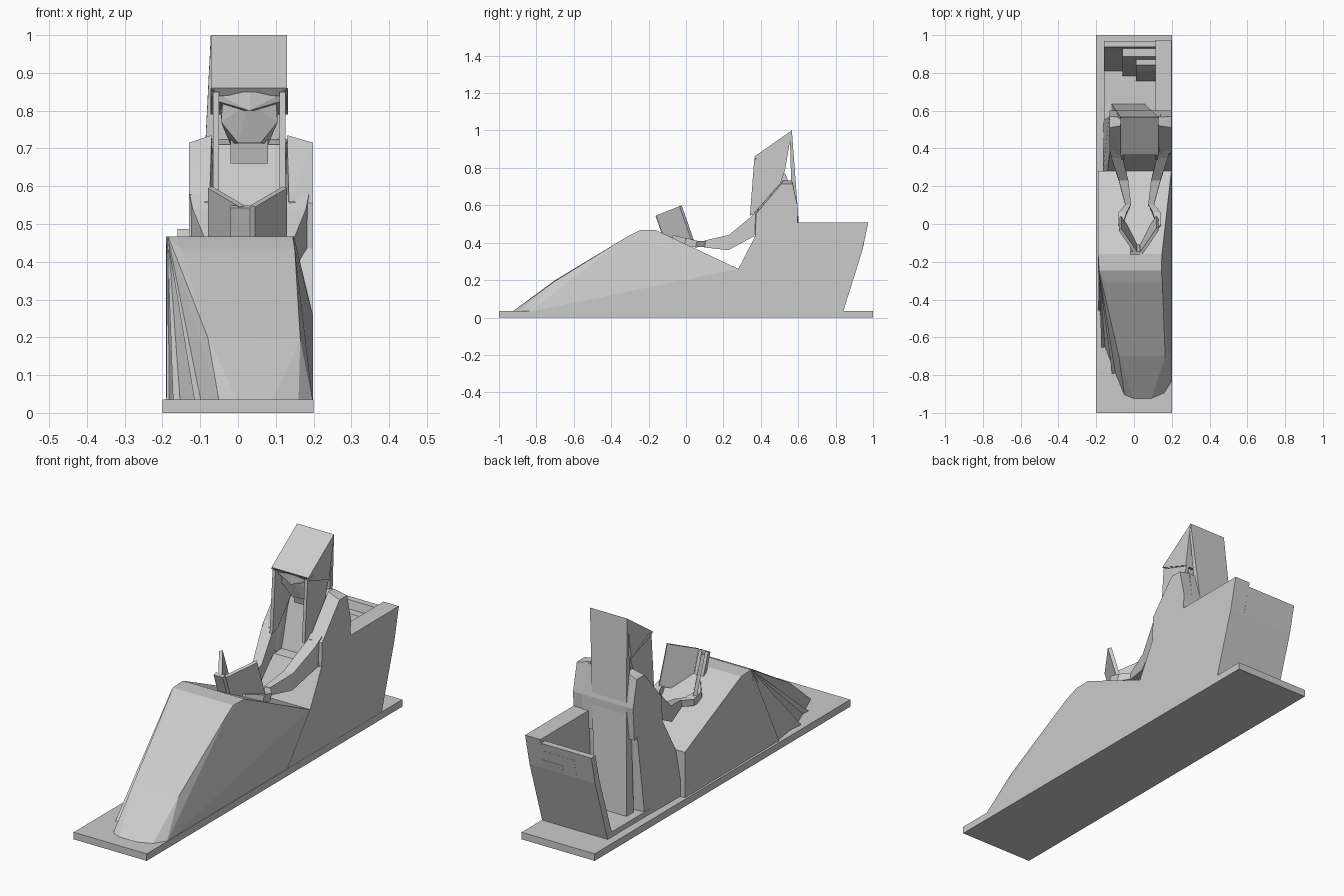
import bpy, bmesh

CX = 0.03  # centre line of the figure


def finish(name, bm):
    bmesh.ops.recalc_face_normals(bm, faces=bm.faces)
    me = bpy.data.meshes.new(name)
    bm.to_mesh(me)
    bm.free()
    ob = bpy.data.objects.new(name, me)
    bpy.context.collection.objects.link(ob)
    return ob


def hull(name, pts):
    bm = bmesh.new()
    vs = [bm.verts.new(p) for p in pts]
    r = bmesh.ops.convex_hull(bm, input=vs)
    junk = [v for v in r["geom_interior"] if isinstance(v, bmesh.types.BMVert)]
    bmesh.ops.delete(bm, geom=junk, context='VERTS')
    bmesh.ops.dissolve_limit(bm, angle_limit=0.02, verts=bm.verts, edges=bm.edges)
    return finish(name, bm)


def prism(name, yz, x0, x1):
    """Side profile extruded across x."""
    bm = bmesh.new()
    f = bm.faces.new([bm.verts.new((x0, y, z)) for y, z in yz])
    r = bmesh.ops.extrude_face_region(bm, geom=[f])
    bmesh.ops.translate(bm, vec=(x1 - x0, 0, 0),
                        verts=[v for v in r["geom"] if isinstance(v, bmesh.types.BMVert)])
    return finish(name, bm)


def box(name, x0, x1, y0, y1, z0, z1):
    return prism(name, [(y0, z0), (y1, z0), (y1, z1), (y0, z1)], x0, x1)


def loft(name, rings):
    bm = bmesh.new()
    vr = [[bm.verts.new(p) for p in r] for r in rings]
    n = len(vr[0])
    for a, b in zip(vr, vr[1:]):
        for i in range(n):
            j = (i + 1) % n
            bm.faces.new((a[i], a[j], b[j], b[i]))
    bm.faces.new(vr[0])
    bm.faces.new(vr[-1])
    return finish(name, bm)


def rect(y0, z0, y1, z1, x0, x1):
    """Four-sided limb section from lower (y0,z0) to upper (y1,z1) edge."""
    return [(x0, y0, z0), (x1, y0, z0), (x1, y1, z1), (x0, y1, z1)]


def flip(pts, side):
    return [(CX + side * (x - CX), y, z) for x, y, z in pts]


# slab and low platform
box("base_slab", -0.2, 0.2, -1, 1, 0, 0.035)
box("platform", -0.16, 0.15, 0.43, 0.83, 0.03, 0.06)

# draped legs with raised knees
hull("skirt", [
    (-0.19, 0.28, 0.03), (-0.188, -0.42, 0.03), (-0.155, -0.65, 0.03), (-0.10, -0.79, 0.03),
    (-0.05, -0.91, 0.03), (0.0, -0.93, 0.03), (0.09, -0.93, 0.03), (0.16, -0.9, 0.03),
    (0.198, -0.84, 0.03), (0.198, 0.28, 0.03),
    (-0.19, 0.28, 0.26), (0.198, 0.28, 0.26), (-0.19, -0.16, 0.467), (0.148, -0.16, 0.467),
    (-0.185, -0.245, 0.467), (0.145, -0.245, 0.467), (-0.15, -0.31, 0.435), (0.15, -0.31, 0.435),
    (-0.08, -0.7, 0.2), (0.165, -0.7, 0.195)])
for i, (x, y) in enumerate([(-0.19, -0.46), (-0.172, -0.66), (-0.115, -0.8)]):
    hull(f"skirt_fold_{i}", [(-0.187, -0.25, 0.462), (-0.16, -0.23, 0.46), (x, y, 0.03),
                             (x + 0.035, y + 0.01, 0.03), (x + 0.01, y + 0.12, 0.03)])

# couch: solid right wall, leaning back panel and stepped layers inside
prism("right_wall", [(0.1, 0.03), (0.28, 0.26), (0.37, 0.43), (0.55, 0.507), (0.975, 0.507),
                     (0.94, 0.35), (0.84, 0.03)], 0.115, 0.199)
for i, (x0, dy, dz) in enumerate([(-0.16, 0, 0), (-0.06, 0.05, 0.04), (0.01, 0.095, 0.09)]):
    prism(f"back_panel_{i}", [(0.84, 0.03), (0.94, 0.35), (0.97 - dz * 0.2, 0.487 - dz),
                              (0.938 - dy, 0.487 - dz), (0.905 - dy, 0.35), (0.80 - dy * 0.5, 0.03)],
          x0, 0.12)

# lower body and chest
hull("lower_robe", [
    (-0.165, 0.27, 0.03), (0.198, 0.25, 0.03), (-0.16, 0.55, 0.03), (0.198, 0.58, 0.03),
    (-0.165, 0.28, 0.12), (-0.14, 0.28, 0.26), (0.198, 0.28, 0.26),
    (-0.13, 0.37, 0.435), (0.198, 0.37, 0.435), (-0.13, 0.57, 0.45), (0.198, 0.6, 0.45)])
hull("chest", [
    (-0.08, 0.42, 0.42), (0.14, 0.42, 0.42), (-0.09, 0.6, 0.42), (0.15, 0.6, 0.42),
    (-0.09, 0.6, 0.58), (0.15, 0.6, 0.58), (-0.06, 0.51, 0.71), (0.12, 0.51, 0.71),
    (-0.08, 0.57, 0.725), (0.14, 0.57, 0.725)])

for label, s in (("left", 1), ("right", -1)):
    out = -0.13 if s == 1 else -0.139
    # upper arm with sleeve, forearm, hand
    hull(label + "_upper_arm", flip([
        (out, 0.37, 0.435), (-0.06, 0.38, 0.435), (out, 0.59, 0.42), (-0.06, 0.59, 0.42),
        (out, 0.375, 0.555), (-0.075, 0.365, 0.56), (out, 0.6, 0.58), (-0.06, 0.6, 0.58),
        (out, 0.51, 0.715), (-0.07, 0.52, 0.735), (out, 0.57, 0.715), (-0.07, 0.565, 0.732)], s))
    loft(label + "_forearm", [flip(r, s) for r in (
        rect(0.40, 0.44, 0.39, 0.58, -0.128, -0.065),
        rect(0.36, 0.432, 0.35, 0.54, -0.12, -0.06),
        rect(0.225, 0.36, 0.23, 0.442, -0.08, -0.03),
        rect(0.095, 0.375, 0.10, 0.412, -0.045, -0.015))])
    loft(label + "_hand", [flip(r, s) for r in (
        rect(0.105, 0.378, 0.105, 0.41, -0.045, -0.015),
        rect(0.05, 0.375, 0.06, 0.41, -0.083, -0.04),
        rect(-0.01, 0.385, 0.0, 0.425, -0.083, -0.06),
        rect(-0.08, 0.40, -0.07, 0.44, -0.03, -0.015))])
    # hanging side flap of the headdress
    loft(label + "_veil_flap", [flip([(x, y, z) for y, z in (
        (0.365, 0.85), (0.53, 0.79), (0.50, 0.70), (0.385, 0.56), (0.342, 0.545))], s)
        for x in (-0.066, -0.05)])
    hull(label + "_hood_corner", flip([(x, y, z) for x in (-0.073, -0.062) for y, z in (
        (0.362, 0.853), (0.53, 0.79), (0.40, 0.86))], s))
    # open book cover
    sx = 0.005
    up = (-0.065, 0.185)
    pts = []
    for x, y, z in ((-0.08, 0.03, 0.41), (sx, -0.095, 0.36)):
        for dx, dy in ((0, 0), (0.012, 0.012)):
            for k in (0, 1):
                pts.append((x + dx, y + dy + k * up[0], z + dy * 0.35 + k * up[1]))
    hull(label + "_book_cover", [(x if s == 1 else 0.05 - x, y, z) for x, y, z in pts])

# book spine
hull("book_spine", [(x, y + k * -0.065, z + k * 0.185) for x in (-0.02, 0.045 - 0.015)
                    for y, z in ((-0.098, 0.358), (-0.08, 0.364)) for k in (0, 1)])

# head: hood, headband, face and neck
prism("hood", [(0.365, 0.86), (0.565, 1.0), (0.53, 0.79), (0.38, 0.84)], -0.072, 0.13)
hull("headband", [(-0.055, 0.385, 0.845), (0.115, 0.385, 0.845), (-0.055, 0.39, 0.825),
                  (0.115, 0.39, 0.825), (CX, 0.37, 0.80), (CX, 0.37, 0.85),
                  (-0.055, 0.52, 0.80), (0.115, 0.52, 0.80)])
hull("face", [(-0.04, 0.40, 0.83), (0.10, 0.40, 0.83), (CX, 0.385, 0.82), (-0.045, 0.41, 0.77),
              (0.105, 0.41, 0.77), (0.0, 0.42, 0.715), (0.06, 0.42, 0.715),
              (-0.045, 0.52, 0.79), (0.105, 0.52, 0.79), (-0.02, 0.5, 0.71), (0.08, 0.5, 0.71)])
hull("neck", [(x, y, z) for x in (-0.02, 0.08) for y, z in (
    (0.45, 0.75), (0.53, 0.77), (0.47, 0.66), (0.57, 0.68))])

# long veil falling behind to the platform
hull("back_veil", [
    (-0.072, 0.555, 0.99), (0.13, 0.555, 0.99), (-0.072, 0.566, 1.0), (0.13, 0.566, 1.0),
    (-0.12, 0.58, 0.05), (0.055, 0.58, 0.05), (-0.12, 0.637, 0.05), (0.055, 0.637, 0.05)])
